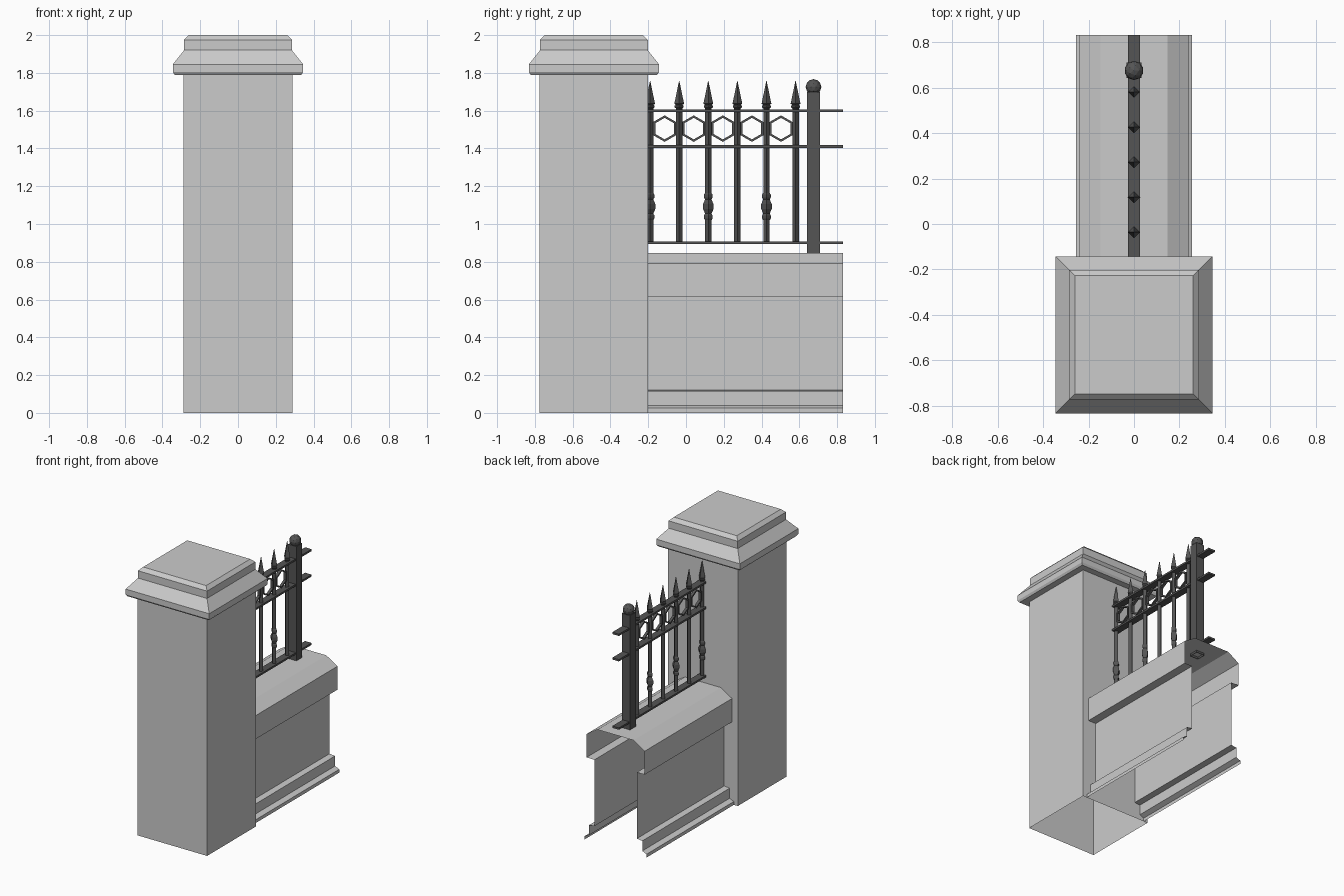
import bpy, math
from math import pi, cos, sin

if "Cube" in bpy.data.objects:
    bpy.data.objects.remove(bpy.data.objects["Cube"])


def add_mesh(name, verts, faces):
    me = bpy.data.meshes.new(name)
    me.from_pydata(verts, [], faces)
    me.update()
    ob = bpy.data.objects.new(name, me)
    bpy.context.collection.objects.link(ob)
    return ob


def lathe(name, profile, y, sides=4, turn=0.0, bottom=True):
    """Stack rings of (radius, z) around a vertical axis at x = 0."""
    verts, faces = [], []
    for r, z in profile:
        for k in range(sides):
            a = turn + 2 * pi * k / sides
            verts.append((r * cos(a), y + r * sin(a), z))
    for i in range(len(profile) - 1):
        for k in range(sides):
            n = (k + 1) % sides
            faces.append((i * sides + k, i * sides + n,
                          (i + 1) * sides + n, (i + 1) * sides + k))
    faces.append(tuple(range(len(verts) - sides, len(verts))))
    if bottom:
        faces.append(tuple(reversed(range(sides))))
    return add_mesh(name, verts, faces)


def square(name, profile, y, bottom=True):
    """Axis-aligned square stack of (half width, z)."""
    q = math.sqrt(2)
    return lathe(name, [(h * q, z) for h, z in profile], y, 4, pi / 4, bottom)


def box(name, x, y0, y1, z0, z1):
    verts = [(sx, sy, sz) for sz in (z0, z1)
             for sx, sy in ((-x, y0), (x, y0), (x, y1), (-x, y1))]
    return add_mesh(name, verts, [(3, 2, 1, 0), (4, 5, 6, 7), (0, 1, 5, 4),
                                  (1, 2, 6, 5), (2, 3, 7, 6), (3, 0, 4, 7)])


def iron(ob):
    ob.data.materials.append(iron_mat)
    return ob


iron_mat = bpy.data.materials.new("dark_iron")
iron_mat.diffuse_color = (0.09, 0.09, 0.09, 1)
iron_mat.use_nodes = True
iron_mat.node_tree.nodes["Principled BSDF"].inputs["Base Color"].default_value = iron_mat.diffuse_color

# Gate pillar with moulded cap, open underneath
square("pillar", [(0.2875, 0), (0.2875, 1.79), (0.335, 1.79), (0.345, 1.805),
                  (0.345, 1.845), (0.285, 1.92), (0.285, 1.975), (0.26, 2.0)],
       -0.4875, bottom=False)

# Low wall: a thin section with coping and plinth, open ends and bottom
half = [(0.255, 0), (0.255, 0.025), (0.22, 0.04), (0.22, 0.115), (0.175, 0.12),
        (0.175, 0.615), (0.24, 0.615), (0.24, 0.79), (0.148, 0.847)]
section = half + [(-x, z) for x, z in reversed(half)]
n = len(section)
add_mesh("low_wall",
         [(x, y, z) for y in (-0.20, 0.83) for x, z in section],
         [(i, i + 1, n + i + 1, n + i) for i in range(n - 1)])

# Horizontal rails
for i, z in enumerate((0.90, 1.41, 1.60)):
    iron(box(f"rail_{i}", 0.027, -0.20, 0.83, z - 0.007, z + 0.007))

# Upright bars with spear heads, every other one with a turned baluster
R = 0.017
spear = [(R, 1.612), (0.024, 1.618), (0.024, 1.626), (R, 1.63),
         (0.026, 1.637), (0.021, 1.66), (0.001, 1.757)]
turned = [(R, 1.02), (0.023, 1.03), (0.023, 1.045), (R, 1.055), (0.028, 1.08),
          (0.028, 1.105), (R, 1.13), (0.023, 1.14), (0.023, 1.155), (R, 1.165)]
spacing = 0.154
bars = [-0.19 + spacing * i for i in range(6)]
for i, y in enumerate(bars):
    middle = turned if i % 2 == 0 else []
    iron(lathe(f"spear_bar_{i}", [(R, 0.90)] + middle + spear, y))

# Hexagonal rings between the two upper rails
for i, yc in enumerate(b + spacing / 2 for b in bars[:-1]):
    verts, faces = [], []
    for k in range(6):
        a = pi / 2 + k * pi / 3
        for x, r in ((-0.01, 0.07), (0.01, 0.07), (0.01, 0.057), (-0.01, 0.057)):
            verts.append((x, yc + r * cos(a), 1.505 + r * sin(a)))
        for j in range(4):
            m, o = (j + 1) % 4, ((k + 1) % 6) * 4
            faces.append((k * 4 + j, k * 4 + m, o + m, o + j))
    iron(add_mesh(f"hexagon_ring_{i}", verts, faces))

# End post with ball finial
iron(square("end_post", [(0.034, 0.83), (0.034, 1.70)], 0.675, bottom=False))
bpy.ops.mesh.primitive_ico_sphere_add(subdivisions=2, radius=0.042,
                                      location=(0, 0.675, 1.725))
ball = bpy.context.object
ball.name = "post_ball"
iron(ball)
